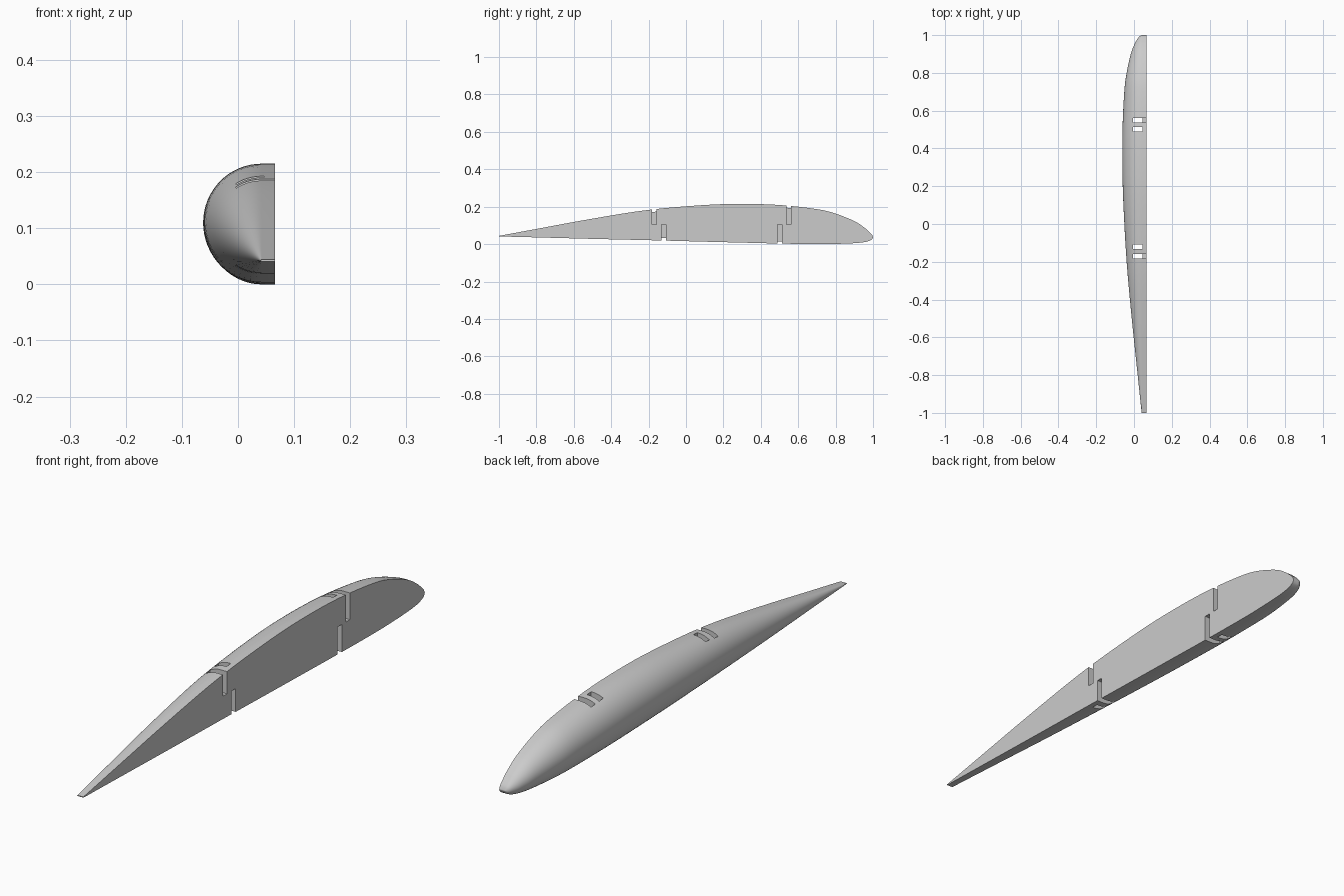
import bpy, bmesh, math

if "Cube" in bpy.data.objects:
    bpy.data.objects.remove(bpy.data.objects["Cube"], do_unlink=True)

FLAT_X = 0.066      # flat mating face
AXIS_X = 0.042      # centre of the rounded side
MID_Z = 0.105
ARC = 32            # segments around the rounded side
STEPS = 4           # stations between profile points

# Side profile: y, upper z, lower z
PROFILE = [
    (1.0, .038, .036), (.993, .052, .025), (.975, .070, .016), (.95, .091, .010),
    (.9, .123, .005), (.8, .163, .001), (.7, .187, 0), (.5, .209, .003),
    (.3, .215, .008), (.1, .209, .013), (-.2, .183, .021), (-.5, .136, .028),
    (-.8, .081, .036), (-1.0, .044, .041)]


def spline(points, steps):
    """Smooth curve through all points."""
    out = []
    for i in range(len(points) - 1):
        a, b = points[max(i - 1, 0)], points[i]
        c, d = points[i + 1], points[min(i + 2, len(points) - 1)]
        for s in range(steps):
            t = s / steps
            out.append([0.5 * (2 * q + (r - p) * t + (2 * p - 5 * q + 4 * r - u) * t * t
                               + (3 * q - p - 3 * r + u) * t ** 3)
                        for p, q, r, u in zip(a, b, c, d)])
    return out + [list(points[-1])]


def finish(bm, name):
    bmesh.ops.recalc_face_normals(bm, faces=bm.faces)
    mesh = bpy.data.meshes.new(name)
    bm.to_mesh(mesh)
    bm.free()
    obj = bpy.data.objects.new(name, mesh)
    bpy.context.collection.objects.link(obj)
    return obj


# Half body: semicircular sections with a straight strip up to the flat face
bm = bmesh.new()
rings = []
for y, top, low in spline(PROFILE, STEPS):
    mid, r = (top + low) / 2, max((top - low) / 2, 0.0008)
    section = [(FLAT_X, mid + r)]
    for k in range(ARC + 1):
        a = math.pi * k / ARC
        section.append((AXIS_X - r * math.sin(a), mid + r * math.cos(a)))
    section.append((FLAT_X, mid - r))
    rings.append([bm.verts.new((x, y, max(z, 0))) for x, z in section])
for r0, r1 in zip(rings, rings[1:]):
    for j in range(len(r0) - 1):
        bm.faces.new((r0[j], r0[j + 1], r1[j + 1], r1[j]))
bm.faces.new(rings[0])
bm.faces.new(rings[-1])
bm.faces.new([r[0] for r in rings] + [r[-1] for r in reversed(rings)])
body = finish(bm, "wing_body_half")

# Clip slots: through the body, half open on the flat face
bm = bmesh.new()
for y, side in ((-.171, 1), (-.120, -1), (.502, -1), (.549, 1)):
    outline = [(-.004, -.3), (.046, -.3), (.046, 0), (.2, 0), (.2, .3), (-.004, .3)]
    ends = [[bm.verts.new((x, y + dy, MID_Z + side * z)) for x, z in outline]
            for dy in (-.012, .012)]
    bm.faces.new(ends[0])
    bm.faces.new(ends[1])
    for i in range(len(outline)):
        j = (i + 1) % len(outline)
        bm.faces.new((ends[0][i], ends[0][j], ends[1][j], ends[1][i]))
slots = finish(bm, "slot_cutter")
slots.hide_render = True

cut = body.modifiers.new("slots", "BOOLEAN")
cut.operation = "DIFFERENCE"
cut.solver = "EXACT"
cut.object = slots
bpy.ops.object.select_all(action="DESELECT")
bpy.context.view_layer.objects.active = body
body.select_set(True)
bpy.ops.object.modifier_apply(modifier=cut.name)
bpy.data.objects.remove(slots, do_unlink=True)

# Plain grey finish
grey = bpy.data.materials.new("light_grey")
grey.use_nodes = True
colour = (0.6, 0.6, 0.6, 1)
grey.diffuse_color = colour
grey.node_tree.nodes["Principled BSDF"].inputs["Base Color"].default_value = colour
body.data.materials.clear()
body.data.materials.append(grey)
bpy.ops.object.shade_smooth_by_angle(angle=math.radians(30))
